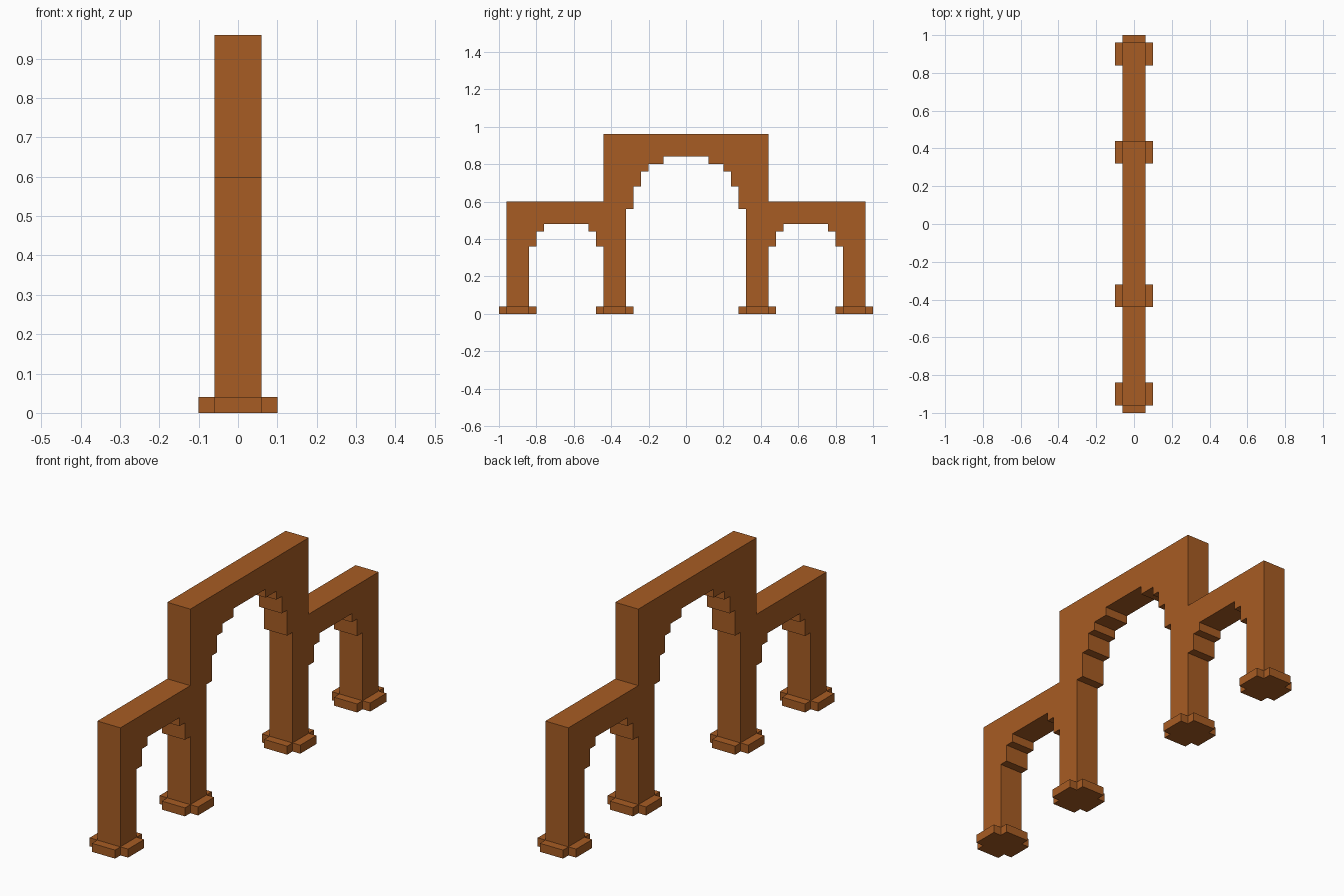
import bpy
import bmesh

U = 0.04  # block size; all outlines below are counted in blocks

cube = bpy.data.objects.get("Cube")
if cube:
    bpy.data.objects.remove(cube, do_unlink=True)

brown = bpy.data.materials.new("warm_brown")
brown.use_nodes = True
brown.diffuse_color = (0.386, 0.107, 0.017, 1)
brown.node_tree.nodes["Principled BSDF"].inputs["Base Color"].default_value = brown.diffuse_color


def prism(name, outline, to_point, shift):
    """Extrude a flat outline of (a, b) pairs along the vector shift."""
    bm = bmesh.new()
    face = bm.faces.new([bm.verts.new(to_point(a * U, b * U)) for a, b in outline])
    grown = bmesh.ops.extrude_face_region(bm, geom=[face])["geom"]
    bmesh.ops.translate(bm, vec=shift, verts=[v for v in grown if isinstance(v, bmesh.types.BMVert)])
    bmesh.ops.recalc_face_normals(bm, faces=bm.faces)
    mesh = bpy.data.meshes.new(name)
    bm.to_mesh(mesh)
    bm.free()
    mesh.materials.append(brown)
    obj = bpy.data.objects.new(name, mesh)
    bpy.context.collection.objects.link(obj)
    return obj


def stairs(centre, base, steps):
    """Stepped arch opening, given (half width, top height) per step."""
    left, z = [], base
    for half, top in steps:
        left += [(centre - half, z), (centre - half, top)]
        z = top
    return left + [(2 * centre - y, z) for y, z in reversed(left)]


# Arcade wall: tall middle arch between two lower side arches
side_steps = [(5, 9), (4, 11), (3, 12)]
middle_steps = [(8, 14), (7, 17), (6, 19), (5, 20), (3, 21)]
wall = [(-24, 1)]
wall += [(-21, 1)] + stairs(-16, 1, side_steps)[1:]
wall += stairs(0, 1, middle_steps)
wall += stairs(16, 1, side_steps)
wall += [(24, 1), (24, 15), (11, 15), (11, 24), (-11, 24), (-11, 15), (-24, 15)]
prism("arcade_wall", wall, lambda y, z: (-1.5 * U, y, z), (3 * U, 0, 0))

# Cross-shaped plinth under each pier
quarter = [(2.5, 1.5), (1.5, 1.5), (1.5, 2.5)]
cross = []
for i in range(4):
    cross += quarter
    quarter = [(-b, a) for a, b in quarter]
for name, y0 in (("outer_front", -22.5), ("inner_front", -9.5), ("inner_back", 9.5), ("outer_back", 22.5)):
    plinth = prism(name + "_plinth", cross, lambda x, y: (x, y, 0), (0, 0, U))
    plinth.location.y = y0 * U
